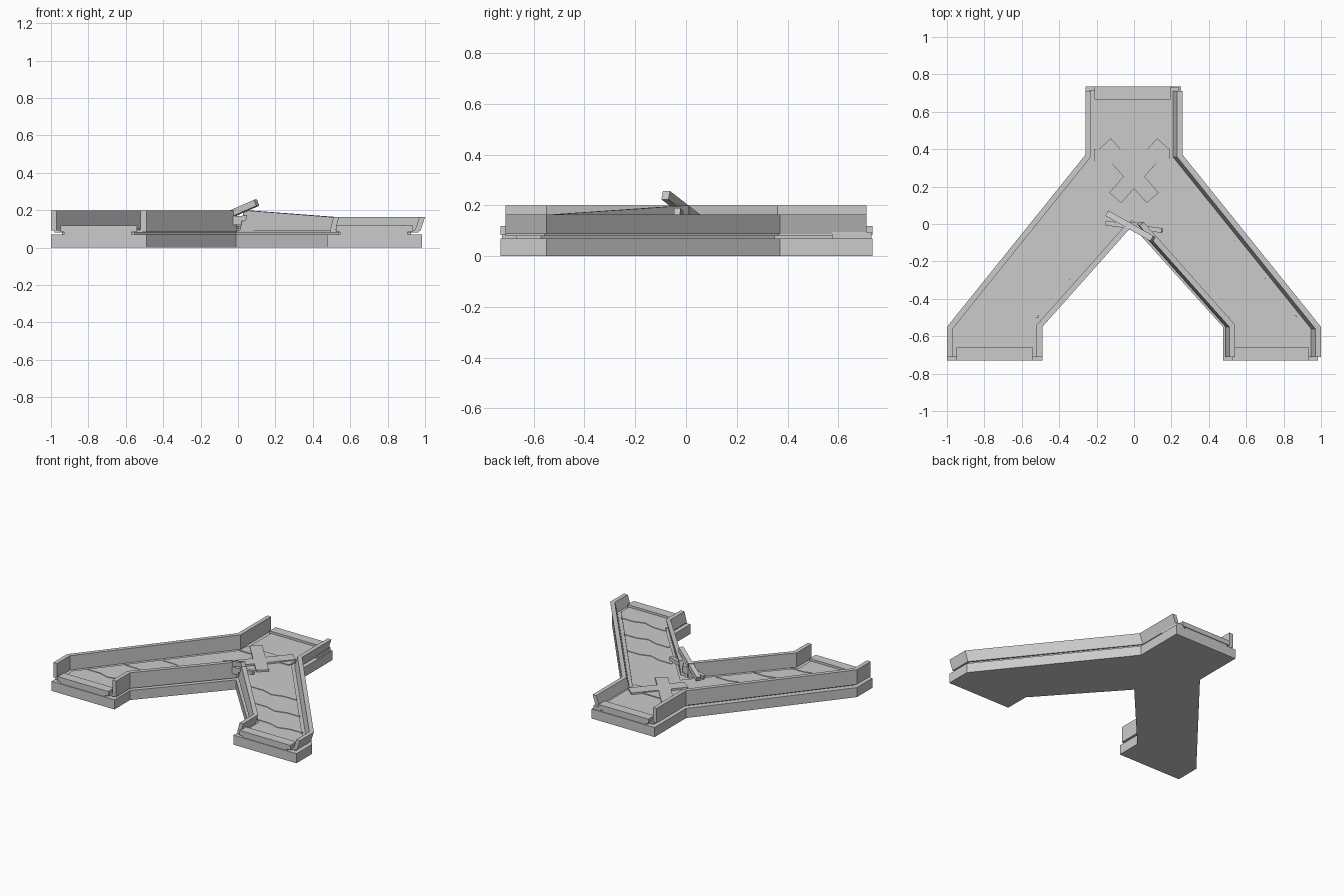
import bpy
from mathutils import Vector, Matrix

if "Cube" in bpy.data.objects:
    bpy.data.objects.remove(bpy.data.objects["Cube"])


def make(name, verts, faces):
    me = bpy.data.meshes.new(name)
    me.from_pydata(verts, [], faces)
    me.update()
    ob = bpy.data.objects.new(name, me)
    bpy.context.collection.objects.link(ob)
    return ob


def offset(pts, d, closed):
    """Mitred offset of a path towards its left side."""
    p = [Vector(q) for q in pts]
    n = len(p)
    out = []
    for i in range(n):
        a = (p[i] - p[i - 1]).normalized() if closed or i > 0 else None
        b = (p[(i + 1) % n] - p[i]).normalized() if closed or i < n - 1 else None
        a = a or b
        b = b or a
        na, nb = Vector((-a.y, a.x)), Vector((-b.y, b.x))
        out.append(p[i] + (na + nb) * (d / (1 + na.dot(nb))))
    return out


def prism(name, pts, z0, z1):
    n = len(pts)
    verts = [(x, y, z) for z in (z0, z1) for x, y in pts]
    faces = [list(range(n))[::-1], list(range(n, 2 * n))]
    faces += [[i, (i + 1) % n, n + (i + 1) % n, n + i] for i in range(n)]
    return make(name, verts, faces)


def wall(name, path, thick, z0, tops, tilt=0.0):
    """Strip along an open path, with a top height per point and a sideways lean."""
    inner = offset(path, thick, False)
    verts = []
    for (x, y), q, t in zip(path, inner, tops):
        verts += [(x, y, z0), (q.x, q.y, z0), (q.x + tilt, q.y, t), (x + tilt, y, t)]
    n = len(path)
    faces = [[0, 3, 2, 1], [4 * n - 4 + k for k in range(4)]]
    for i in range(n - 1):
        for k in range(4):
            a, b = 4 * i + k, 4 * i + (k + 1) % 4
            faces.append([a, b, b + 4, a + 4])
    return make(name, verts, faces)


def box(name, x0, x1, y0, y1, z0, z1):
    return prism(name, [(x0, y0), (x1, y0), (x1, y1), (x0, y1)], z0, z1)


def beam(name, a, b, w, h):
    a, b = Vector(a), Vector(b)
    d = b - a
    L = d.length
    ob = box(name, -L / 2, L / 2, -w / 2, w / 2, -h / 2, h / 2)
    x = d.normalized()
    y = Vector((0, 0, 1)).cross(x).normalized()
    z = x.cross(y)
    m = Matrix((x, y, z)).transposed().to_4x4()
    ob.matrix_world = Matrix.Translation((a + b) / 2) @ m
    return ob


# Y-shaped base and the deck layers above it
outline = [(-1, -.73), (-.49, -.73), (-.49, -.55), (-.01, -.01), (.475, -.55),
           (.475, -.73), (.985, -.73), (.985, -.55), (.25, .37), (.25, .735),
           (-.26, .735), (-.26, .37), (-1, -.55)]
prism("base", outline, 0, .07)
prism("deck_ledge", offset(outline, .02, True), .08, .095)
prism("belt", offset(outline, .06, True), .07, .102)

# Side walls: upright on the left, sagging and leaning on the right
wall("left_outer_wall", [(-.26, .71), (-.26, .37), (-1, -.55), (-1, -.71)],
     .03, .092, [.2] * 4)
wall("left_inner_wall", [(-.49, -.71), (-.49, -.55), (-.005, -.005)],
     .03, .085, [.2] * 3)
wall("right_inner_wall", [(.01, -.01), (.49, -.55), (.49, -.71)],
     .03, .088, [.2, .163, .163], .02)
wall("right_outer_wall", [(.975, -.71), (.975, -.55), (.235, .37), (.235, .71)],
     .03, .088, [.163] * 4, .025)

# Raised cross plates at each belt end and at the junction
for name, x0, x1, y0, y1 in (("left_end", -.95, -.54, -.73, -.66),
                             ("right_end", .525, .935, -.73, -.66),
                             ("back_end", -.21, .195, .665, .735),
                             ("junction", -.21, .19, .32, .4)):
    top = .108 if name == "junction" else .118
    box(name + "_plate", x0, x1, y0, y1, .083, top)
    box(name + "_plate_foot", x0 + .02, x1 - .03, y0 + .005, y1 - .005, .07, .083)
box("back_bracket", .18, .24, .575, .73, .07, .095)

# Crossed plate on the belt
for s in (-1, 1):
    beam("cross_arm", (-.1 * s, .14, .094), (.155 * s, .43, .094), .085, .042)

# Kinked belt seams on both legs
for s in (-1, 1):
    for y in (-.1, -.3, -.5):
        c = .125 + (.185 - y) * .823
        pts = [(s * c - .18, y), (s * c - .08, y), (s * c, y - .025),
               (s * c + .08, y), (s * c + .18, y)]
        wall("belt_seam", pts, .012, .09, [.106] * 5)

# Loose bars at the fork
beam("upper_bar", (-.14, .055, .135), (.1, -.08, .24), .032, .035)
beam("lower_bar", (-.15, .005, .13), (.15, -.035, .175), .025, .028)
box("fork_post", -.03, .02, -.03, .01, .12, .17)
